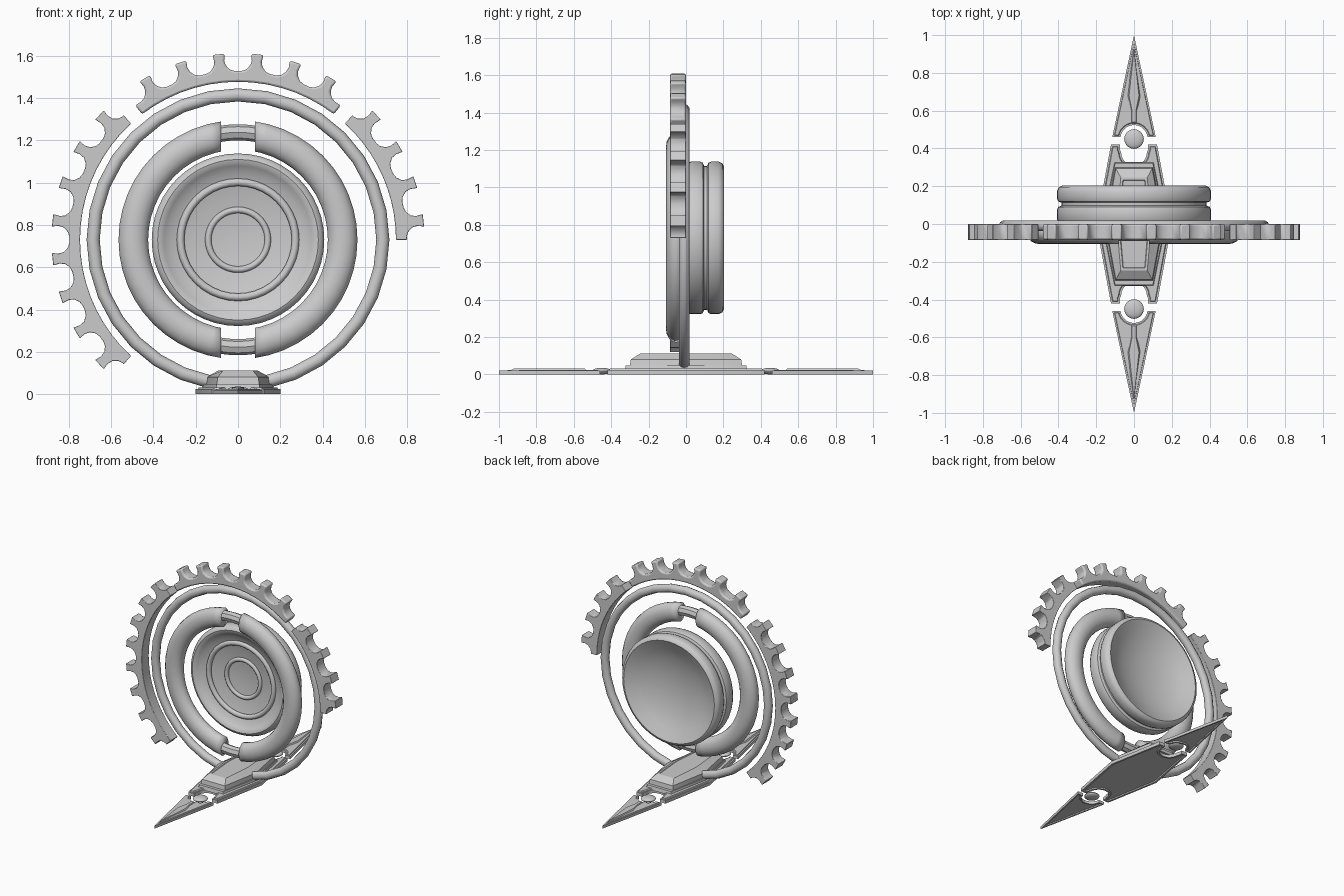
import bpy, bmesh, math
from math import sin, cos, pi, radians

if "Cube" in bpy.data.objects:
    bpy.data.objects.remove(bpy.data.objects["Cube"])

CZ = 0.73  # height of the wheel axis
grey = bpy.data.materials.new("grey")
grey.diffuse_color = (0.6, 0.6, 0.6, 1)
grey.use_nodes = True
grey.node_tree.nodes["Principled BSDF"].inputs["Base Color"].default_value = grey.diffuse_color


def finish(name, bm, angle=35, bevel=0):
    bmesh.ops.remove_doubles(bm, verts=bm.verts, dist=1e-5)
    bmesh.ops.recalc_face_normals(bm, faces=bm.faces)
    me = bpy.data.meshes.new(name)
    bm.to_mesh(me)
    bm.free()
    me.materials.append(grey)
    ob = bpy.data.objects.new(name, me)
    bpy.context.collection.objects.link(ob)
    if bevel:
        b = ob.modifiers.new("bevel", 'BEVEL')
        b.width, b.segments, b.limit_method = bevel, 2, 'ANGLE'
    bpy.ops.object.select_all(action='DESELECT')
    ob.select_set(True)
    bpy.context.view_layer.objects.active = ob
    bpy.ops.object.shade_smooth_by_angle(angle=radians(angle))
    return ob


def on_wheel(r, a, y):
    return (r * cos(a), y, CZ + r * sin(a))


def sweep(name, profile, a0=0, a1=2 * pi, n=48, loop=True):
    """Turn an (r, y) profile about the wheel axis."""
    bm = bmesh.new()
    full = a1 - a0 > 6.28
    rows = [[bm.verts.new(on_wheel(r, a0 + (a1 - a0) * i / n, y)) for r, y in profile]
            for i in range(n if full else n + 1)]
    k = len(profile)
    for i in range(n):
        p, q = rows[i], rows[(i + 1) % len(rows)]
        for j in range(k if loop else k - 1):
            bm.faces.new((p[j], p[(j + 1) % k], q[(j + 1) % k], q[j]))
    if not full:
        bm.faces.new(rows[0])
        bm.faces.new(rows[-1])
    return finish(name, bm, 40)


def oval(r, y, ar, ay, n=12):
    return [(r + ar * cos(2 * pi * i / n), y + ay * sin(2 * pi * i / n)) for i in range(n)]


def prism(name, pts, z0, z1, top=None, inset=0, lift=0, under=0):
    """Upright plate with optional narrower top outline and stepped panels."""
    bm = bmesh.new()
    lo = [bm.verts.new((x, y, z0)) for x, y in pts]
    hi = [bm.verts.new((x, y, z1)) for x, y in (top or pts)]
    n = len(pts)
    for i in range(n):
        bm.faces.new((lo[i], lo[(i + 1) % n], hi[(i + 1) % n], hi[i]))
    f_lo, f_hi = bm.faces.new(lo[::-1]), bm.faces.new(hi)
    bmesh.ops.recalc_face_normals(bm, faces=bm.faces)
    for f, t, d in ((f_hi, inset, lift), (f_lo, under, -0.008)):
        if t:
            bmesh.ops.inset_region(bm, faces=[f], thickness=t, use_even_offset=True)
            bmesh.ops.inset_region(bm, faces=[f], thickness=0.004, depth=d)
    return finish(name, bm, 25)


def mirror_x(half):
    return half + [(-x, y) for x, y in reversed(half) if abs(x) > 1e-6]


# Thin outer hoop
sweep("outer_hoop", oval(0.685, -0.009, 0.031, 0.029, 10), n=32)


# Toothed arcs around the hoop
def toothed_arc(name, first, count, lo, hi):
    pts = [(0.80, lo)]
    for i in range(count):
        c = first + 12 * i
        for d, r in ((-5, .798), (-3.4, .805), (-2.0, .825), (-1.6, .85), (-1.9, .882),
                     (1.9, .882), (1.6, .85), (2.0, .825), (3.4, .805), (5, .798)):
            pts.append((r, c + d))
    pts.append((0.80, hi))
    steps = count * 2 + 2
    pts += [(0.747, hi + (lo - hi) * i / steps) for i in range(steps + 1)]
    bm = bmesh.new()
    f = bm.faces.new([bm.verts.new(on_wheel(r, radians(a), -0.085)) for r, a in pts])
    out = bmesh.ops.extrude_face_region(bm, geom=[f])
    bmesh.ops.translate(bm, vec=(0, 0.085, 0),
                        verts=[v for v in out["geom"] if isinstance(v, bmesh.types.BMVert)])
    finish(name, bm, 50, 0.01)


toothed_arc("toothed_arc_top", 60, 6, 52.6, 127.4)
toothed_arc("toothed_arc_left", 138, 8, 132.6, 227.4)
toothed_arc("toothed_arc_right", 6, 4, 0, 47.4)

# Thick split ring: two halves cut flat at x = +-0.08, joined by short links
for side, start in (("right", -pi / 2), ("left", pi / 2)):
    ob = sweep("split_ring_" + side, oval(0.495, -0.053, 0.07, 0.054, 16), start, start + pi, 24)
    bm = bmesh.new()
    bm.from_mesh(ob.data)
    s = 1 if side == "right" else -1
    bmesh.ops.bisect_plane(bm, geom=bm.verts[:] + bm.edges[:] + bm.faces[:],
                           plane_co=(0.08 * s, 0, 0), plane_no=(s, 0, 0), clear_inner=True)
    bmesh.ops.holes_fill(bm, edges=[e for e in bm.edges if e.is_boundary])
    bm.to_mesh(ob.data)
    bm.free()
for tag, mid in (("top", pi / 2), ("bottom", -pi / 2)):
    sweep("ring_link_" + tag, oval(0.508, -0.053, 0.038, 0.036, 8), mid - 0.19, mid + 0.19, 4)

# Drum with a hollow front and back and a grooved side
sweep("drum", [(0, .08), (.07, .078), (.14, .07), (.21, .06), (.275, .045), (.32, .03), (.35, .01),
               (.362, 0), (.38, -.005), (.397, .003), (.408, .025), (.408, .075), (.402, .09),
               (.385, .097), (.385, .113), (.402, .12), (.408, .135), (.408, .175), (.398, .195),
               (.38, .203), (.365, .196), (.30, .16), (.22, .13), (.12, .108), (0, .10)],
      n=48, loop=False)
sweep("front_ring_inner", oval(0.141, 0.066, 0.015, 0.015, 10), n=40)
sweep("front_ring_outer", oval(0.272, 0.04, 0.018, 0.018, 10), n=40)

# Base: central plate with a rounded notch at each end
notch = [(0.068 * cos(a), 0.378 - 0.068 * sin(a)) for a in [pi / 2 * i / 6 for i in range(7)]]
q = [(0.122, 0.42), (0.075, 0.42), (0.075, 0.395)] + notch
end = mirror_x(q)
outline = [(0.2, 0)] + end + [(-0.2, 0)] + [(x, -y) for x, y in reversed(end)]
prism("base_plate", outline, 0, 0.024, inset=0.01, lift=0.008, under=0.014)


def hexa(w, we, y):
    return [(w, 0), (we, y), (-we, y), (-w, 0), (-we, -y), (we, -y)]


# Stepped deck under the wheel
prism("deck_lower", hexa(0.172, 0.105, 0.328), 0.02, 0.048, hexa(0.165, 0.1, 0.322))
prism("deck_middle", hexa(0.155, 0.1, 0.30), 0.048, 0.08, hexa(0.15, 0.096, 0.295))
prism("deck_top", hexa(0.15, 0.096, 0.295), 0.08, 0.112, hexa(0.092, 0.07, 0.245),
      inset=0.012, lift=-0.004)

# Pointed ends with a socket, a raised spike and a ball
for tag, s in (("back", 1), ("front", -1)):
    sock = [(0.072 * cos(a), 0.452 + 0.072 * sin(a)) for a in [radians(6 + 14 * i) for i in range(7)]]
    half = [(0, 1.0), (0.115, 0.46)] + sock
    prism("point_" + tag, [(x, y * s) for x, y in mirror_x(half)], 0, 0.02,
          inset=0.009, lift=0.004, under=0.01)
    spike = mirror_x([(0, 0.95), (0.04, 0.67), (0.018, 0.60), (0.018, 0.53)])
    core = mirror_x([(0, 0.92), (0.026, 0.68), (0.01, 0.60), (0.01, 0.54)])
    prism("spike_" + tag, [(x, y * s) for x, y in spike], 0.015, 0.032,
          [(x, y * s) for x, y in core])
    bm = bmesh.new()
    bmesh.ops.create_uvsphere(bm, u_segments=20, v_segments=12, radius=0.052)
    for v in bm.verts:
        v.co.z = v.co.z * 0.34 + 0.018
        v.co.y += 0.45 * s
    finish("ball_" + tag, bm)
